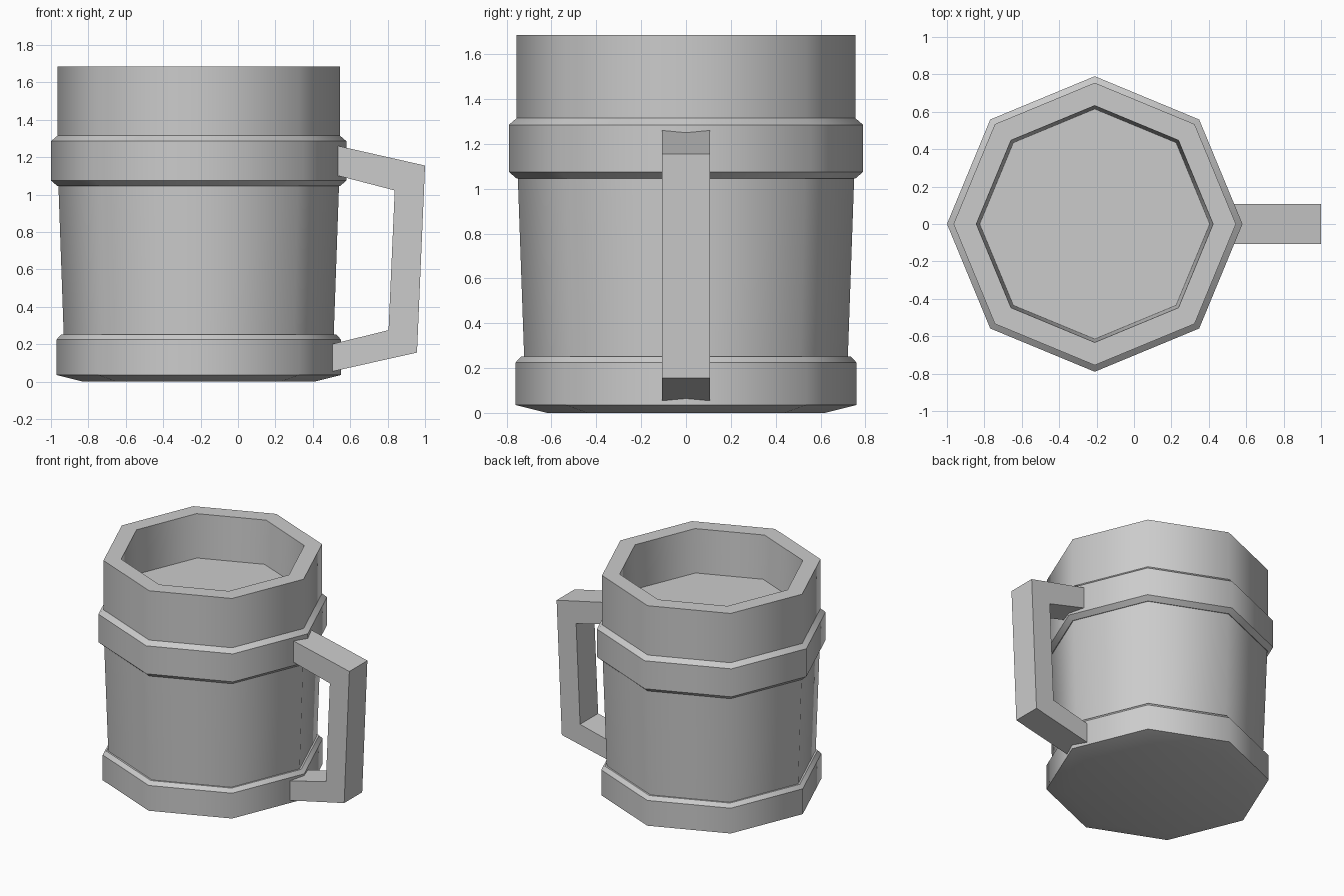
import bpy
import bmesh
from math import cos, sin, pi

cube = bpy.data.objects.get("Cube")
if cube:
    bpy.data.objects.remove(cube)

SIDES = 8
CENTRE_X = -0.21

grey = bpy.data.materials.new("plain grey")
grey.use_nodes = True
grey.diffuse_color = (0.6, 0.6, 0.6, 1)
grey.node_tree.nodes["Principled BSDF"].inputs["Base Color"].default_value = grey.diffuse_color


def finish(name, bm):
    bmesh.ops.recalc_face_normals(bm, faces=bm.faces)
    mesh = bpy.data.meshes.new(name)
    bm.to_mesh(mesh)
    bm.free()
    mesh.materials.append(grey)
    obj = bpy.data.objects.new(name, mesh)
    bpy.context.collection.objects.link(obj)
    return obj


def turned(name, profile, soft_rings=()):
    """Eight-sided solid from (radius, height) rings, smooth around, sharp at each ring."""
    bm = bmesh.new()
    rings = []
    for r, z in profile:
        angles = [2 * pi * i / SIDES for i in range(SIDES)]
        rings.append([bm.verts.new((CENTRE_X + r * cos(a), r * sin(a), z)) for a in angles])
    for low, high in zip(rings, rings[1:]):
        for i in range(SIDES):
            j = (i + 1) % SIDES
            bm.faces.new((low[i], low[j], high[j], high[i]))
    bm.faces.new(rings[0])
    bm.faces.new(rings[-1])
    for face in bm.faces:
        face.smooth = True
    for k, ring in enumerate(rings):
        for i in range(SIDES):
            edge = bm.edges.get((ring[i], ring[(i + 1) % SIDES]))
            edge.smooth = k in soft_rings
    return finish(name, bm)


# Mug: base hoop, tapered body, upper hoop, straight collar, rim and cup floor
turned("mug_body", [
    (0.62, 0.0), (0.76, 0.035), (0.76, 0.225), (0.735, 0.252), (0.722, 0.252),
    (0.75, 1.045), (0.755, 1.045), (0.79, 1.075), (0.79, 1.285), (0.755, 1.315),
    (0.755, 1.685), (0.633, 1.685), (0.615, 1.36),
], soft_rings=(0,))

# Handle: angular bracket whose ends sink into the hoops
outline = [
    (0.46, 1.277), (1.0, 1.155), (0.957, 0.155), (0.46, 0.044),
    (0.46, 0.19), (0.805, 0.275), (0.838, 1.022), (0.46, 1.12),
]
bm = bmesh.new()
side = bm.faces.new([bm.verts.new((x, -0.107, z)) for x, z in outline])
extruded = bmesh.ops.extrude_face_region(bm, geom=[side], use_keep_orig=True)
moved = [v for v in extruded["geom"] if isinstance(v, bmesh.types.BMVert)]
bmesh.ops.translate(bm, verts=moved, vec=(0, 0.214, 0))
finish("handle", bm)
